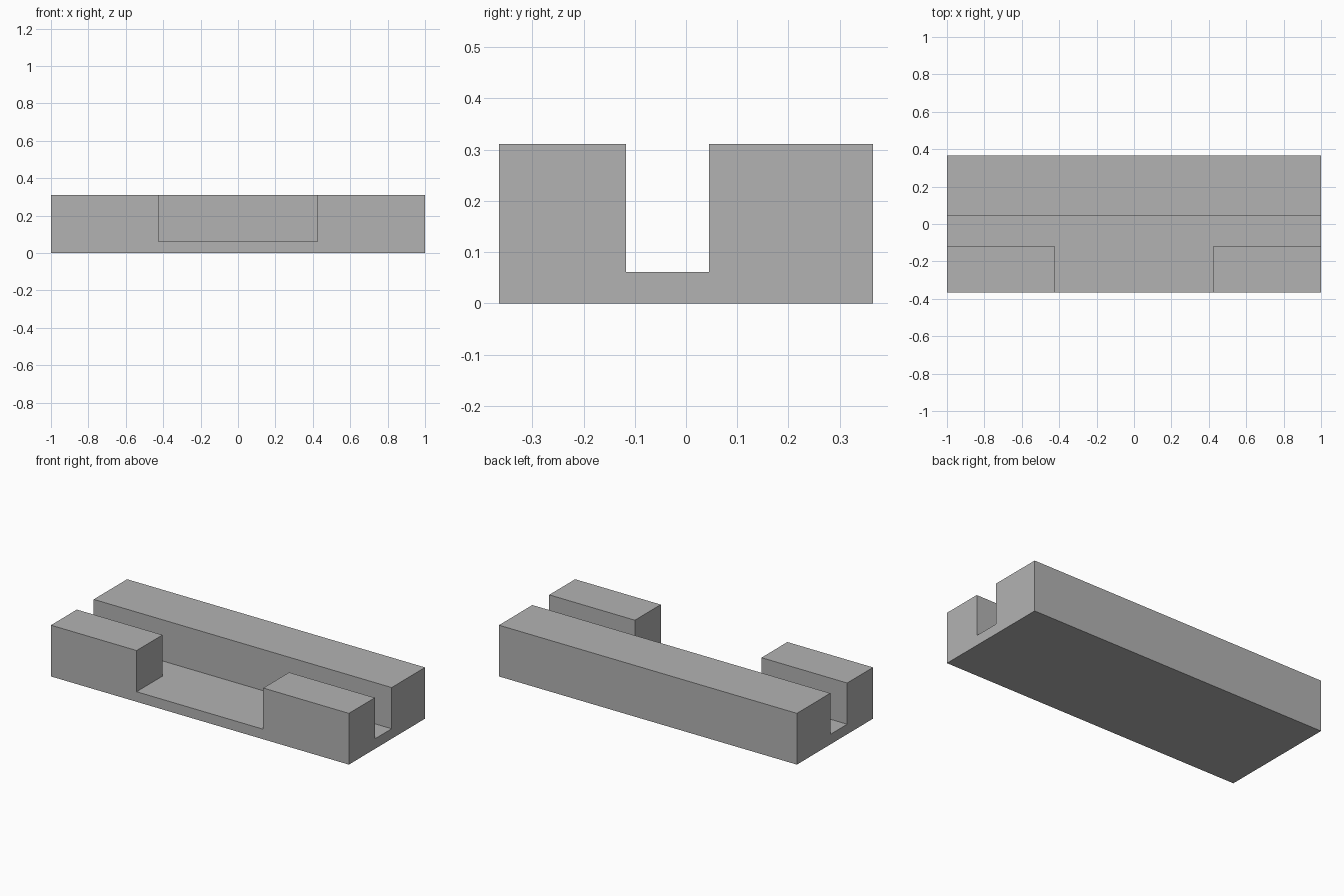
import bpy
import bmesh

default_cube = bpy.data.objects.get("Cube")
if default_cube:
    bpy.data.objects.remove(default_cube, do_unlink=True)

HALF_LENGTH, HALF_DEPTH, HEIGHT = 1.0, 0.365, 0.311
FLOOR = 0.061                        # height of the recessed floor
SLOT_FRONT, SLOT_BACK = -0.117, 0.045
NOTCH = 0.425                        # half width of the front opening
OVER = 0.1                           # cutter overshoot

grey = bpy.data.materials.new("plain grey")
grey.use_nodes = True
grey.diffuse_color = (0.45, 0.45, 0.45, 1)
grey.node_tree.nodes["Principled BSDF"].inputs["Base Color"].default_value = grey.diffuse_color


def prism(name, outline, bottom, top):
    """Extrude a plan outline upward into a closed solid."""
    bm = bmesh.new()
    base = bm.faces.new([bm.verts.new((x, y, bottom)) for x, y in outline])
    result = bmesh.ops.extrude_face_region(bm, geom=[base], use_keep_orig=True)
    for v in result["geom"]:
        if isinstance(v, bmesh.types.BMVert):
            v.co.z = top
    bmesh.ops.recalc_face_normals(bm, faces=bm.faces)
    mesh = bpy.data.meshes.new(name)
    bm.to_mesh(mesh)
    bm.free()
    mesh.materials.append(grey)
    obj = bpy.data.objects.new(name, mesh)
    bpy.context.collection.objects.link(obj)
    return obj


def mirrored(half):
    """Complete an outline from its right-hand (+x) half."""
    return half + [(-x, y) for x, y in reversed(half)]


# Solid block
block = prism("slotted_block", mirrored([(HALF_LENGTH, -HALF_DEPTH), (HALF_LENGTH, HALF_DEPTH)]),
              0, HEIGHT)

# T-shaped cutter: full-length slot plus the wide front opening
cutter = prism("slot_cutter", mirrored([
    (NOTCH, -HALF_DEPTH - OVER),
    (NOTCH, SLOT_FRONT),
    (HALF_LENGTH + OVER, SLOT_FRONT),
    (HALF_LENGTH + OVER, SLOT_BACK),
]), FLOOR, HEIGHT + OVER)
cutter.hide_render = True

# Cut the slot and bake the result
cut = block.modifiers.new("slot", "BOOLEAN")
cut.operation = "DIFFERENCE"
cut.solver = "EXACT"
cut.object = cutter
bpy.context.view_layer.objects.active = block
bpy.ops.object.modifier_apply(modifier=cut.name)
bpy.data.objects.remove(cutter, do_unlink=True)
